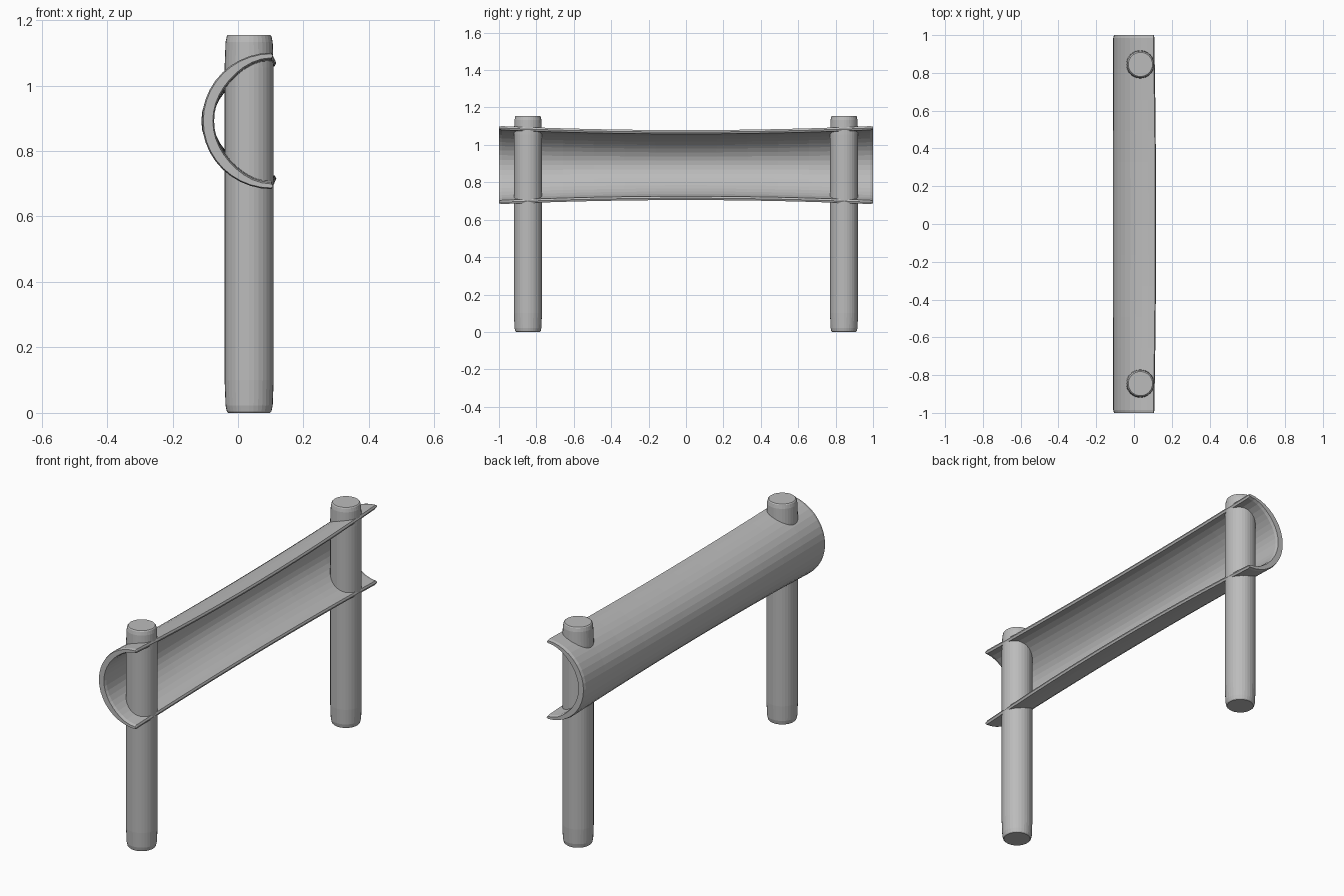
import bpy, bmesh, math

if "Cube" in bpy.data.objects:
    bpy.data.objects.remove(bpy.data.objects["Cube"], do_unlink=True)

GREY = (0.5, 0.5, 0.5, 1)
mat = bpy.data.materials.new("plain grey")
mat.use_nodes = True
mat.diffuse_color = GREY
mat.node_tree.nodes["Principled BSDF"].inputs["Base Color"].default_value = GREY


def loft(name, rings):
    """Skin a list of closed rings and cap both ends."""
    bm = bmesh.new()
    loops = [[bm.verts.new(p) for p in ring] for ring in rings]
    n = len(loops[0])
    for a, b in zip(loops, loops[1:]):
        for i in range(n):
            j = (i + 1) % n
            bm.faces.new((a[i], a[j], b[j], b[i]))
    bm.faces.new(loops[0])
    bm.faces.new(loops[-1])
    bmesh.ops.recalc_face_normals(bm, faces=bm.faces)
    mesh = bpy.data.meshes.new(name)
    bm.to_mesh(mesh)
    bm.free()
    mesh.materials.append(mat)
    obj = bpy.data.objects.new(name, mesh)
    bpy.context.collection.objects.link(obj)
    return obj


# Round posts with softly worn ends
HEIGHT = 1.155
POST_X, POST_Y, SIDES = 0.034, 0.845, 32
half = [(0, 0.064), (0.004, 0.068), (0.022, 0.072), (0.1, 0.075)]
profile = half + [(HEIGHT - z, r) for z, r in reversed(half)]


def post(name, y):
    angles = [2 * math.pi * i / SIDES for i in range(SIDES)]
    return loft(name, [[(POST_X + r * math.cos(a), y + r * math.sin(a), z)
                        for a in angles] for z, r in profile])


post("front_post", -POST_Y)
post("back_post", POST_Y)

# Half-pipe rail, flaring a little toward its ends, lips thinned
MID_Z, STEPS, THICK = 0.892, 20, 0.037


def rail_section(y, inset=0.0):
    flare = y * y
    cx = 0.112 - 0.010 * flare
    a = 0.224 - 0.012 * flare
    b = 0.187 + 0.022 * flare
    outer, inner = [], []
    for i in range(STEPS + 1):
        t = math.pi * (0.5 + i / STEPS)
        c, s = math.cos(t), math.sin(t)
        wall = THICK * (1 - 0.45 * abs(s) ** 6)
        outer.append((cx + (a - inset) * c, y, MID_Z + (b - inset) * s))
        k = wall - inset
        inner.append((cx + (a - k) * c, y, MID_Z + (b - k) * s))
    # Rounded lips
    def lip(p, q):
        return ((p[0] + q[0]) / 2 + 0.005, y, (p[2] + q[2]) / 2)
    return (outer + [lip(outer[-1], inner[-1])] + inner[::-1]
            + [lip(inner[0], outer[0])])


stations = [-0.985 + 1.97 * i / 12 for i in range(13)]
rings = [rail_section(-1, 0.004)]
rings += [rail_section(y) for y in stations]
rings += [rail_section(1, 0.004)]
loft("guard_rail", rings)
